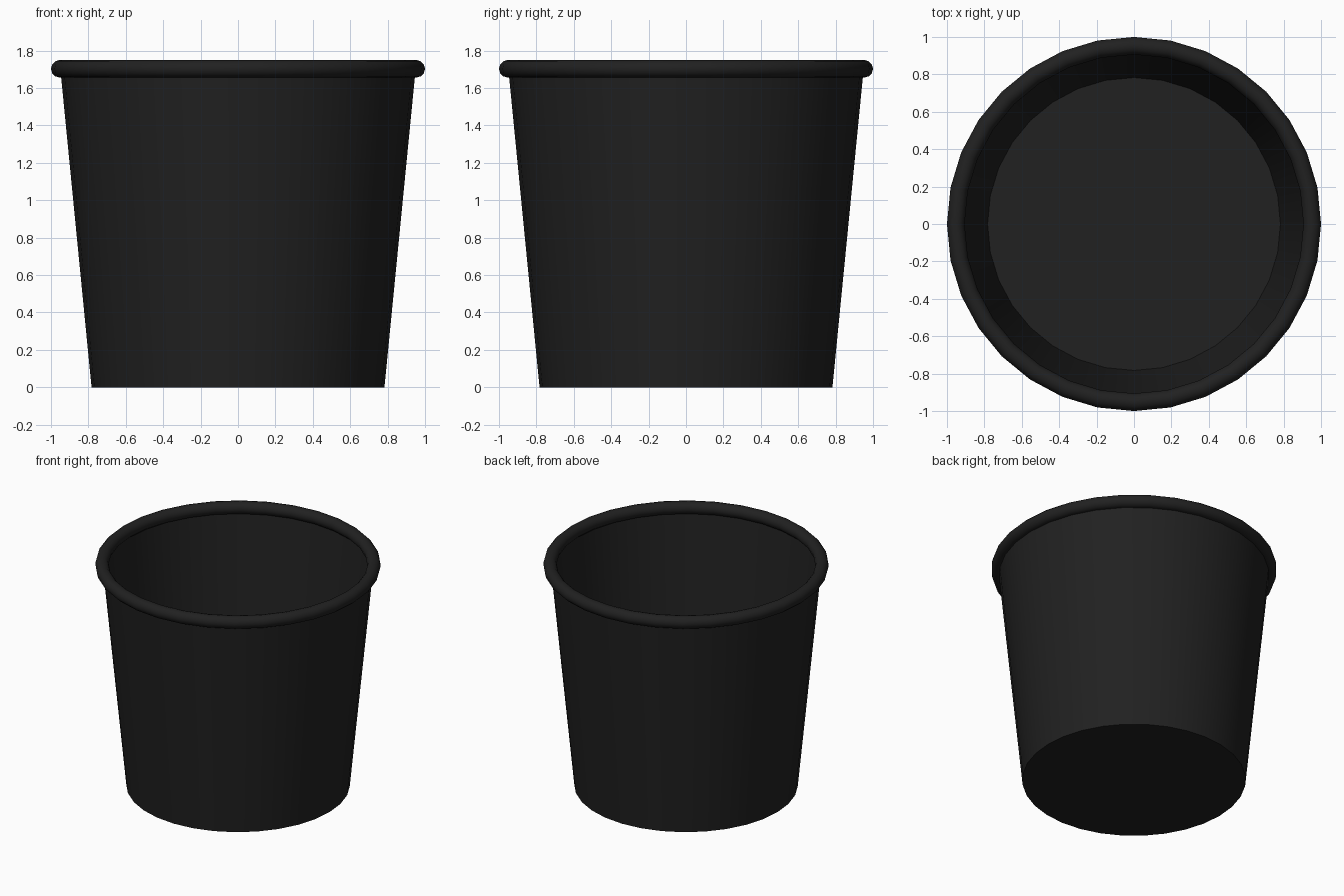
import bpy, bmesh
from math import pi, cos, sin

if "Cube" in bpy.data.objects:
    bpy.data.objects.remove(bpy.data.objects["Cube"])

SIDES = 32

mat = bpy.data.materials.new("black_plastic")
mat.diffuse_color = (0.015, 0.015, 0.015, 1)
mat.use_nodes = True
mat.node_tree.nodes["Principled BSDF"].inputs["Base Color"].default_value = mat.diffuse_color


def finish(obj):
    obj.data.materials.append(mat)
    bpy.ops.object.select_all(action='DESELECT')
    bpy.context.view_layer.objects.active = obj
    obj.select_set(True)
    bpy.ops.object.shade_smooth_by_angle(angle=pi / 5)


# Thin tapered wall with a closed floor and an open top
bm = bmesh.new()
bottom, top = [
    [bm.verts.new((r * cos(2 * pi * i / SIDES), r * sin(2 * pi * i / SIDES), z))
     for i in range(SIDES)]
    for r, z in ((0.783, 0.0), (0.95, 1.703))]
for i in range(SIDES):
    j = (i + 1) % SIDES
    bm.faces.new((bottom[i], bottom[j], top[j], top[i]))
bm.faces.new(bottom[::-1])
mesh = bpy.data.meshes.new("bucket_body")
bm.to_mesh(mesh)
bm.free()
body = bpy.data.objects.new("bucket_body", mesh)
bpy.context.collection.objects.link(body)
finish(body)

# Rolled rim
bpy.ops.mesh.primitive_torus_add(
    major_segments=SIDES, minor_segments=12,
    major_radius=0.953, minor_radius=0.047, location=(0, 0, 1.703))
rim = bpy.context.object
rim.name = "rolled_rim"
finish(rim)
